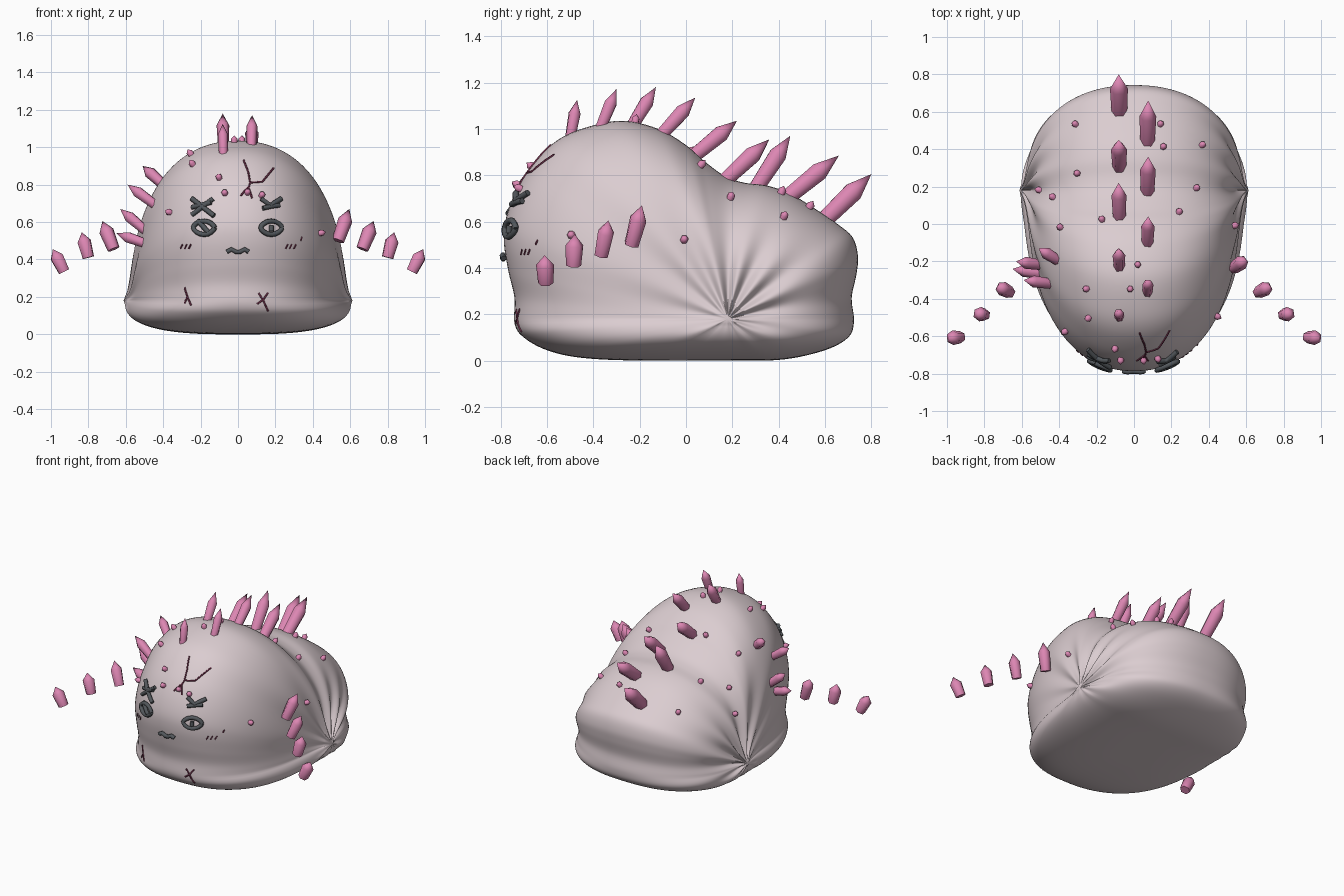
import bpy, bmesh, math
from mathutils import Vector
from mathutils.bvhtree import BVHTree

if "Cube" in bpy.data.objects:
    bpy.data.objects.remove(bpy.data.objects["Cube"])


def material(name, rgb):
    m = bpy.data.materials.new(name)
    m.use_nodes = True
    m.diffuse_color = (*rgb, 1)
    m.node_tree.nodes["Principled BSDF"].inputs["Base Color"].default_value = (*rgb, 1)
    return m


SKIN = material("pale skin", (.71, .61, .635))
PINK = material("pink crystal", (.72, .24, .45))
GREY = material("dark grey", (.085, .095, .105))
MAROON = material("maroon crack", (.16, .03, .07))


def add_mesh(name, bm, mat):
    bmesh.ops.recalc_face_normals(bm, faces=bm.faces)
    me = bpy.data.meshes.new(name)
    bm.to_mesh(me)
    me.materials.append(mat)
    ob = bpy.data.objects.new(name, me)
    bpy.context.collection.objects.link(ob)
    for p in me.polygons:
        p.use_smooth = len(p.vertices) < 5
    return ob


# --- Body: side outline shrunk towards a pinched pole on each flank ---
OUTLINE = [(-.28, 1.035), (-.45, 1.0), (-.57, .94), (-.675, .83), (-.74, .72),
           (-.78, .6), (-.785, .5), (-.765, .38), (-.74, .27), (-.74, .16),
           (-.7, .1), (-.6, .045), (-.45, .012), (-.2, 0), (.2, 0), (.42, .005),
           (.6, .045), (.7, .1), (.725, .17), (.715, .27), (.735, .37),
           (.742, .45), (.72, .53), (.66, .585), (.55, .66), (.45, .72),
           (.35, .755), (.25, .768), (.17, .795), (.08, .86), (0, .93), (-.12, 1.0)]
POLE = Vector((.18, .18))


def closed_spline(points, steps):
    pts = [Vector(p) for p in points]
    n, out = len(pts), []
    for i in range(n):
        a, b, c, d = (pts[(i + k) % n] for k in (-1, 0, 1, 2))
        for s in range(steps):
            t = s / steps
            out.append(.5 * (2 * b + (c - a) * t + (2 * a - 5 * b + 4 * c - d) * t ** 2
                             + (3 * b - a - 3 * c + d) * t ** 3))
    return out


def body_point(p, t):
    d = p - POLE
    angle = math.atan2(d.y, d.x)
    under = min(1, max(0, (POLE.y - p.y) / .18))
    e = 2 / (2.2 + .6 * under)
    r, c = math.sin(t) ** e, math.cos(t)
    x = .6 * abs(c) ** e
    # pinch at the pole, shallow hollow around it, and radiating pleats
    hump = r / .25 * math.exp(1 - r / .25)
    strength = .25 + .75 * max(0, math.cos(angle - 1.05))
    x += .012 * math.exp(-r / .05) - .032 * hump * (1 - under) * abs(c)
    x += .018 * hump * strength * math.cos(14 * angle) * abs(c)
    return Vector((math.copysign(x, c), POLE.x + d.x * r, max(0, POLE.y + d.y * r)))


bm = bmesh.new()
outline = closed_spline(OUTLINE, 6)
RINGS = 64
rings = [[bm.verts.new(body_point(p, math.pi * k / RINGS)) for p in outline]
         for k in range(1, RINGS)]
N = len(outline)
for a, b in zip(rings, rings[1:]):
    for i in range(N):
        j = (i + 1) % N
        bm.faces.new((a[i], a[j], b[j], b[i]))
for ring, side in ((rings[0], 1), (rings[-1], -1)):
    tip = bm.verts.new((.612 * side, POLE.x, POLE.y))
    for i in range(N):
        bm.faces.new((ring[i], ring[(i + 1) % N], tip))
add_mesh("body", bm, SKIN)
surface = BVHTree.FromBMesh(bm)


# --- Crystals: six-sided, widest past the middle, pointed ---
def crystal(name, base, tip, radius):
    base, tip = Vector(base), Vector(tip)
    axis = tip - base
    turn = axis.to_track_quat('Z', 'Y')
    bm = bmesh.new()
    loops = []
    for f, w in ((0, .85), (.65, 1)):
        loops.append([bm.verts.new(base + axis * f + turn @ Vector(
            (radius * w * math.cos(k * math.pi / 3), radius * w * math.sin(k * math.pi / 3), 0)))
            for k in range(6)])
    top = bm.verts.new(tip)
    bm.faces.new(loops[0])
    for k in range(6):
        j = (k + 1) % 6
        bm.faces.new((loops[0][k], loops[0][j], loops[1][j], loops[1][k]))
        bm.faces.new((loops[1][k], loops[1][j], top))
    return add_mesh(name, bm, PINK)


# Two staggered rows along the back: base y, z, tip y, z, radius
BACK = [(-.5, .96, -.47, 1.125, .028), (-.37, 1.0, -.3, 1.172, .03),
        (-.24, 1.0, -.13, 1.18, .034), (-.11, .97, .04, 1.135, .036),
        (.03, .88, .22, 1.035, .04), (.16, .77, .36, .955, .042),
        (.3, .74, .45, .97, .043), (.42, .69, .66, .885, .045), (.58, .59, .8, .805, .048)]
for i, (y0, z0, y1, z1, r) in enumerate(BACK):
    x = -.078 if i % 2 == 0 else .072
    crystal("back_spine", (x, y0, z0), (x * 1.05, y1, z1), r)

# Arc of crystals floating off both sides
ARC = [((.665, -.365, .455), (.725, -.335, .605)),
       ((.8, -.485, .41), (.835, -.48, .545)), ((.93, -.605, .335), (.99, -.61, .455))]
for base, tip in ARC:
    for side in (1, -1):
        crystal("floating_crystal", (base[0] * side, *base[1:]), (tip[0] * side, *tip[1:]), .039)

# Flank crystals: one on the left, a fan of four on the right
crystal("left_flank_spine", (.535, -.235, .5), (.595, -.19, .67), .039)
for base, tip in (((-.4, -.2, .8), (-.51, -.13, .9)), ((-.44, -.32, .69), (-.59, -.3, .8)),
                  ((-.49, -.22, .55), (-.63, -.2, .67)), ((-.48, -.27, .48), (-.65, -.24, .54))):
    crystal("right_flank_spine", base, tip, .032)

# Small studs scattered over the skin, dropped from above or set from the side
STUDS = [(-.31, .53), (.14, .53), (.155, .41), (.36, .42), (-.3, .27), (-.5, .18),
         (.33, .19), (.24, .06), (-.17, .02), (-.39, -.02), (-.43, .14), (.02, -.22),
         (-.02, -.345), (-.25, -.345), (-.24, -.5), (-.1, -.66), (-.07, -.72), (.05, -.72)]
rays = [(Vector((x, y, 3)), Vector((0, 0, -1))) for x, y in STUDS]
for side, y, z in ((1, -.49, .54), (1, -.01, .52), (-1, -.57, .65)):
    rays.append((Vector((3 * side, y, z)), Vector((-side, 0, 0))))
rays.append((Vector((.125, -3, .74)), Vector((0, 1, 0))))
for origin, direction in rays:
    hit, normal, _, _ = surface.ray_cast(origin, direction)
    crystal("stud", hit - normal * .015, hit + normal * .036, .018)


# --- Face strokes: paths given in x, z and laid on the front of the body ---
def stroke(name, points, radius, mat, lift):
    path = []
    for a, b in zip(points, points[1:]):
        a, b = Vector(a), Vector(b)
        steps = max(1, int((b - a).length / .02))
        path += [a.lerp(b, k / steps) for k in range(steps)]
    path.append(Vector(points[-1]))
    cu = bpy.data.curves.new(name, 'CURVE')
    cu.dimensions = '3D'
    cu.bevel_depth, cu.bevel_resolution, cu.use_fill_caps = radius, 1, True
    sp = cu.splines.new('POLY')
    sp.points.add(len(path) - 1)
    for q, p in zip(sp.points, path):
        hit, normal, _, _ = surface.ray_cast(Vector((p.x, -3, p.y)), Vector((0, 1, 0)))
        q.co = (*(hit + normal * lift), 1)
    cu.materials.append(mat)
    ob = bpy.data.objects.new(name, cu)
    bpy.context.collection.objects.link(ob)


def bar(name, *points):
    stroke(name, points, .0135, GREY, .012)


def mark(name, points, radius):
    stroke(name, points, radius, MAROON, .001)


def almond(cx, cz):
    return [(cx + .055 * math.cos(a), cz + .035 * math.sin(a) * abs(math.sin(a)) ** .3)
            for a in (k * math.pi / 8 for k in range(17))]


# Right eye: crossed brow and slashed almond
bar("right_brow", (-.24, .72), (-.125, .63))
bar("right_brow", (-.24, .635), (-.13, .72))
bar("right_brow", (-.24, .675), (-.14, .7))
bar("right_eye", *almond(-.178, .568))
bar("right_eye_slash", (-.21, .605), (-.155, .545))
# Left eye: forked brow and almond with pupil
bar("left_brow", (.12, .72), (.17, .685), (.225, .72))
bar("left_brow", (.13, .67), (.175, .68), (.215, .685))
bar("left_eye", *almond(.174, .568))
bar("left_pupil", (.174, .58), (.174, .55))
# Wavy mouth
bar("mouth", (-.058, .443), (-.035, .456), (-.01, .442), (.01, .442), (.035, .456), (.055, .443))

# Cheek marks and skin cracks
for cx in (-.28, .28):
    for k in (-.022, 0, .022):
        mark("cheek_mark", [(cx + k - .005, .457), (cx + k + .007, .48)], .004)
mark("cheek_mark", [(.335, .5), (.342, .52)], .004)
CRACKS = [[(.05, .76), (.065, .81), (.055, .866), (.03, .93)],
          [(.065, .81), (.13, .815), (.19, .888)],
          [(.015, .74), (.055, .79), (.075, .727)],
          [(-.285, .25), (-.27, .2), (-.25, .155)], [(-.27, .2), (-.285, .165)],
          [(.11, .22), (.135, .18), (.16, .125)], [(.16, .222), (.135, .185), (.102, .162)]]
for points in CRACKS:
    mark("crack", points, .005)
